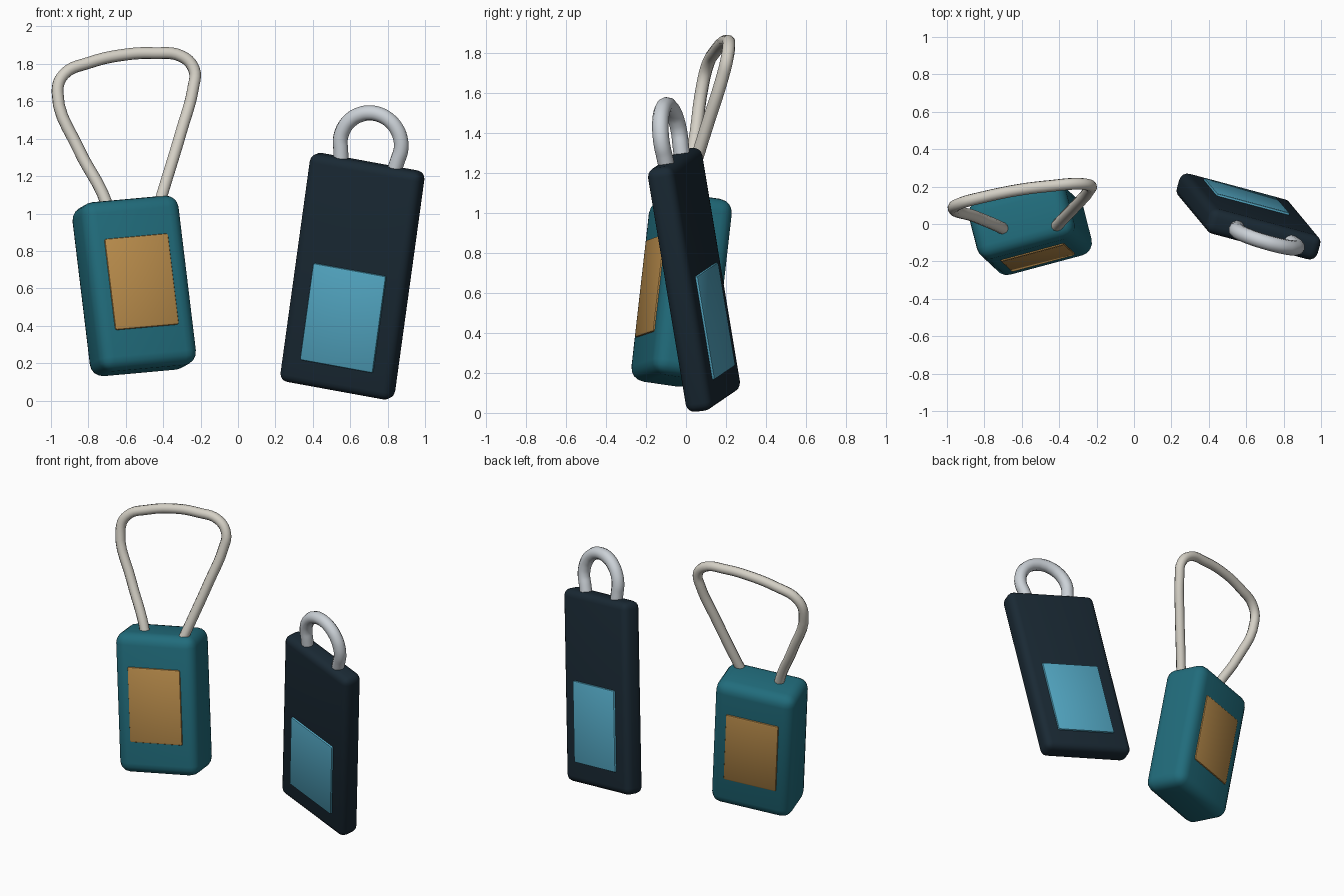
import bpy
from math import radians, sin, cos
from mathutils import Matrix, Euler, Vector

if "Cube" in bpy.data.objects:
    bpy.data.objects.remove(bpy.data.objects["Cube"])


def material(name, rgb):
    m = bpy.data.materials.new(name)
    m.diffuse_color = (*rgb, 1)
    m.use_nodes = True
    m.node_tree.nodes["Principled BSDF"].inputs["Base Color"].default_value = m.diffuse_color
    return m


def frame(centre, degrees):
    rot = Euler([radians(a) for a in degrees]).to_matrix().to_4x4()
    return Matrix.Translation(centre) @ rot


def rounded_box(name, pose, size, offset, bevel, segments, mat):
    bpy.ops.mesh.primitive_cube_add(size=1)
    o = bpy.context.object
    o.name = name
    o.data.transform(Matrix.Diagonal((*size, 1)))
    o.matrix_world = pose @ Matrix.Translation(offset)
    b = o.modifiers.new("round", 'BEVEL')
    b.width, b.segments = bevel, segments
    bpy.ops.object.modifier_apply(modifier="round")
    o.data.materials.append(mat)
    bpy.ops.object.shade_smooth_by_angle(angle=radians(40))
    return o


def tube(name, points, radius, mat):
    c = bpy.data.curves.new(name, 'CURVE')
    c.dimensions = '3D'
    c.bevel_depth, c.bevel_resolution, c.resolution_u = radius, 3, 5
    c.use_fill_caps = True
    s = c.splines.new('BEZIER')
    s.bezier_points.add(len(points) - 1)
    for bp, p in zip(s.bezier_points, points):
        bp.co = p
        bp.handle_left_type = bp.handle_right_type = 'AUTO'
    o = bpy.data.objects.new(name, c)
    bpy.context.collection.objects.link(o)
    bpy.ops.object.select_all(action='DESELECT')
    o.select_set(True)
    bpy.context.view_layer.objects.active = o
    bpy.ops.object.convert(target='MESH')
    o = bpy.context.object
    o.name = name
    o.data.materials.clear()
    o.data.materials.append(mat)
    bpy.ops.object.shade_smooth_by_angle(angle=radians(40))


teal = material("teal", (.015, .15, .2))
orange = material("orange", (.48, .26, .07))
cream = material("cream", (.66, .63, .56))
navy = material("navy", (.01, .022, .034))
sky = material("sky", (.087, .39, .55))
silver = material("silver", (.6, .64, .68))

# short thick tag with a plate on each face
a = frame((-.555, -.022, .613), (-8, -5, 15))
rounded_box("short_tag_body", a, (.54, .32, .917), (0, 0, 0), .07, 4, teal)
for side, label in ((-1, "front"), (1, "back")):
    rounded_box("short_tag_plate_" + label, a, (.355, .03, .495),
                (0, side * .155, 0), .012, 2, orange)

# wide cord loop on the short tag
tube("cord_loop", [(-.69, -.03, 1.02), (-.73, -.01, 1.12), (-.85, .04, 1.34),
                   (-.965, .085, 1.65), (-.93, .11, 1.745), (-.8, .145, 1.805),
                   (-.6, .185, 1.85), (-.45, .203, 1.857), (-.3, .215, 1.84),
                   (-.235, .205, 1.77), (-.24, .18, 1.67), (-.3, .11, 1.45),
                   (-.4, .005, 1.12), (-.43, -.03, 1.02)], .032, cream)

# long thin tag with a plate on each face
b = frame((.612, .04, .665), (7, 10, -15))
rounded_box("long_tag_body", b, (.627, .138, 1.247), (0, 0, 0), .045, 4, navy)
for side, label in ((-1, "front"), (1, "back")):
    rounded_box("long_tag_plate_" + label, b, (.41, .024, .53),
                (0, side * .07, -.22), .01, 2, sky)

# round hanger on the long tag
arc = [(.17 * cos(radians(t)), 0, .72 + .17 * sin(radians(t)))
       for t in range(-20, 201, 20)]
path = [(.145, 0, .58)] + arc + [(-.145, 0, .58)]
tube("hanger_ring", [b @ Vector(p) for p in path], .041, silver)
